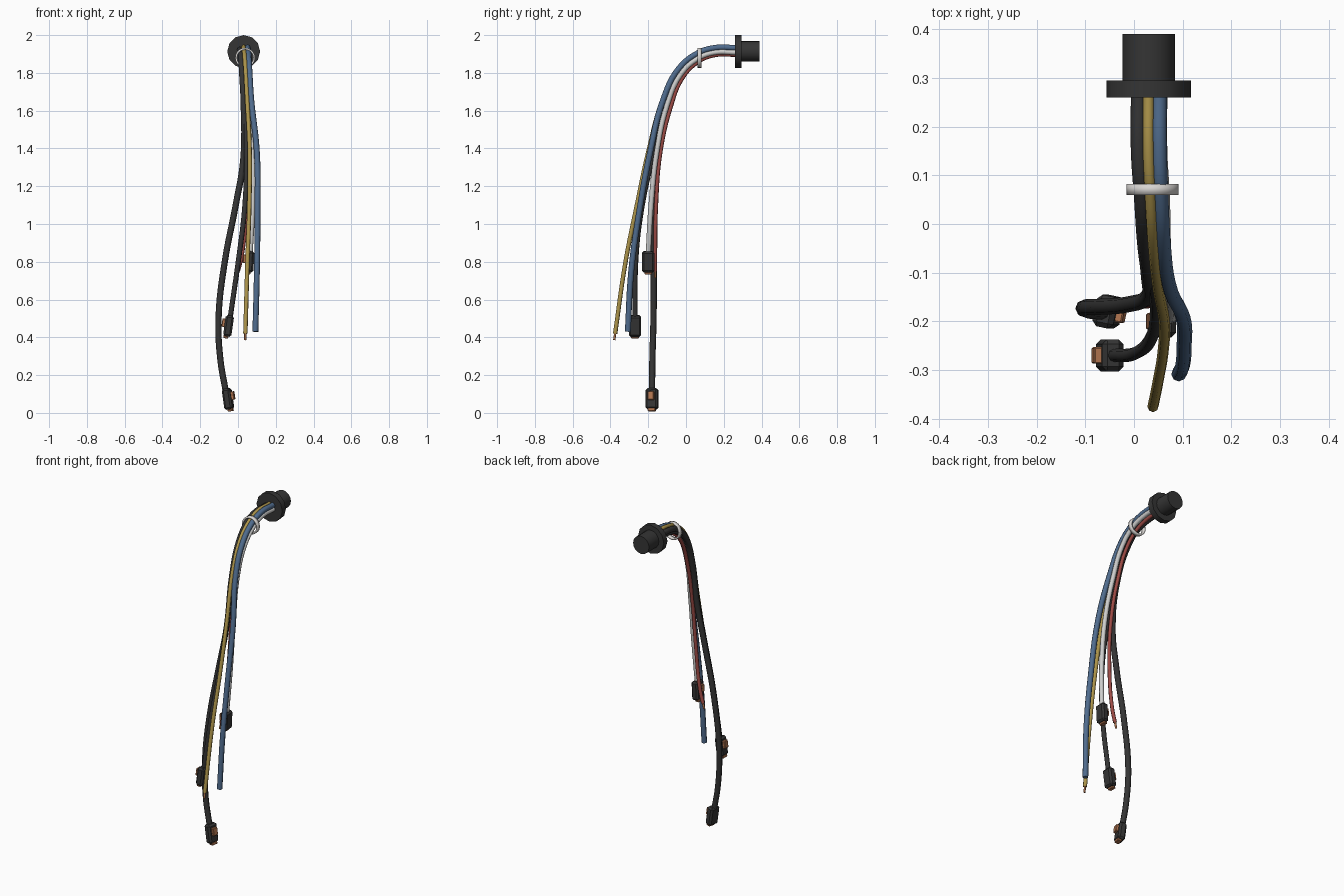
import bpy
from math import radians, pi
from mathutils import Matrix, Vector

cube = bpy.data.objects.get("Cube")
if cube:
    bpy.data.objects.remove(cube, do_unlink=True)


def material(name, r, g, b):
    m = bpy.data.materials.new(name)
    m.use_nodes = True
    m.diffuse_color = (r, g, b, 1)
    bsdf = next(n for n in m.node_tree.nodes if n.type == "BSDF_PRINCIPLED")
    bsdf.inputs["Base Color"].default_value = (r, g, b, 1)
    return m


BLACK = material("black rubber", .035, .035, .035)
COPPER = material("copper", .45, .18, .08)
BLUE = material("blue insulation", .08, .15, .27)
YELLOW = material("yellow insulation", .42, .30, .07)
RED = material("red insulation", .34, .07, .06)
WHITE = material("white insulation", .62, .62, .61)
GREY = material("pale grey plastic", .68, .66, .64)


def finish(name, mat):
    ob = bpy.context.object
    ob.name = ob.data.name = name
    ob.data.materials.append(mat)
    return ob


def cylinder(name, mat, x, z, radius, y0, y1, sides, fill="NGON"):
    bpy.ops.mesh.primitive_cylinder_add(
        vertices=sides, radius=radius, depth=y1 - y0, end_fill_type=fill,
        location=(x, (y0 + y1) / 2, z), rotation=(pi / 2, 0, 0))
    bpy.ops.object.shade_smooth_by_angle(angle=radians(35))
    return finish(name, mat)


def cable(name, mat, radius, points):
    """Round cable through the points, capped at both ends."""
    cu = bpy.data.curves.new(name, "CURVE")
    cu.dimensions = "3D"
    cu.bevel_depth = radius
    cu.bevel_resolution = 2
    cu.resolution_u = 6
    cu.use_fill_caps = True
    sp = cu.splines.new("BEZIER")
    sp.bezier_points.add(len(points) - 1)
    for bp, p in zip(sp.bezier_points, points):
        bp.co = p
        bp.handle_left_type = bp.handle_right_type = "AUTO"
    ob = bpy.data.objects.new(name, cu)
    bpy.context.collection.objects.link(ob)
    bpy.ops.object.select_all(action="DESELECT")
    ob.select_set(True)
    bpy.context.view_layer.objects.active = ob
    bpy.ops.object.convert(target="MESH")
    bpy.ops.object.shade_smooth_by_angle(angle=radians(50))
    finish(name, mat)


def bare_end(name, points):
    """Exposed copper core carried on past the last two points."""
    a, b = Vector(points[-2]), Vector(points[-1])
    d = (b - a).normalized()
    cable(name, COPPER, .006, [b - d * .01, b + d * .035])


def box(name, mat, frame, loc, size, bevel):
    bpy.ops.mesh.primitive_cube_add(size=1)
    ob = finish(name, mat)
    ob.data.transform(frame @ Matrix.Translation(loc) @ Matrix.Diagonal((*size, 1)))
    mod = ob.modifiers.new("bevel", "BEVEL")
    mod.width = bevel
    mod.segments = 1


def connector(name, loc, yaw, tilt):
    """Lever connector; its local +x side carries the lever."""
    f = (Matrix.Translation(loc) @ Matrix.Rotation(radians(tilt), 4, "Y")
         @ Matrix.Rotation(radians(yaw), 4, "Z"))
    box(name + "_housing", BLACK, f, (0, 0, 0), (.044, .066, .112), .01)
    box(name + "_lever", COPPER, f, (.027, 0, .014), (.02, .034, .045), .003)
    box(name + "_contact", COPPER, f, (.006, 0, -.058), (.026, .04, .018), .003)


# Wall plug and flange
cylinder("plug_body", BLACK, .03, 1.915, .054, .28, .39, 16)
cylinder("plug_flange", BLACK, .03, 1.913, .087, .26, .295, 12)

# Band gathering the cables
band = cylinder("cable_band", GREY, .038, 1.88, .053, .06, .082, 20, "NOTHING")
solid = band.modifiers.new("wall", "SOLIDIFY")
solid.thickness = .01
solid.offset = -1

# Cables, from the plug down to their free ends
blue = [(.052, .27, 1.932), (.052, .15, 1.932), (.055, .06, 1.903), (.06, -.04, 1.82),
        (.07, -.12, 1.66), (.1, -.19, 1.38), (.103, -.25, 1.05), (.1, -.29, .75),
        (.092, -.308, .43)]
yellow = [(.03, .27, 1.936), (.03, .15, 1.936), (.034, .06, 1.907), (.04, -.04, 1.825),
          (.048, -.12, 1.67), (.062, -.2, 1.38), (.06, -.26, 1.1), (.05, -.32, .8),
          (.039, -.375, .42)]
white = [(.055, .27, 1.908), (.055, .15, 1.908), (.06, .06, 1.875), (.062, -.03, 1.79),
         (.065, -.1, 1.63), (.078, -.155, 1.38), (.078, -.185, 1.1), (.064, -.2, .84)]
red = [(.036, .27, 1.895), (.036, .15, 1.893), (.04, .06, 1.855), (.043, -.02, 1.77),
       (.047, -.08, 1.62), (.052, -.135, 1.38), (.045, -.158, 1.1), (.02, -.163, .83),
       (.0, -.163, .75)]
long_black = [(.01, .27, 1.92), (.01, .15, 1.92), (.016, .06, 1.89), (.022, -.03, 1.8),
              (.03, -.1, 1.64), (.028, -.15, 1.34), (-.012, -.165, 1.1), (-.07, -.17, .8),
              (-.103, -.172, .5), (-.093, -.178, .28), (-.064, -.18, .11)]
short_black = [(.014, .27, 1.9), (.014, .15, 1.9), (.022, .06, 1.87), (.03, -.035, 1.79),
               (.038, -.1, 1.64), (.046, -.175, 1.36), (.035, -.235, 1.08),
               (.004, -.265, .82), (-.042, -.27, .5)]

for name, mat, radius, path in (
        ("blue_cable", BLUE, .0155, blue), ("yellow_cable", YELLOW, .0115, yellow),
        ("white_cable", WHITE, .0135, white), ("red_cable", RED, .0105, red),
        ("long_black_cable", BLACK, .0165, long_black),
        ("short_black_cable", BLACK, .0135, short_black)):
    cable(name, mat, radius, path)
bare_end("yellow_core", yellow)
bare_end("red_core", red)

# Connectors
connector("long_cable_connector", (-.053, -.18, .074), -12, -8)
connector("short_cable_connector", (-.05, -.27, .46), 180, 8)
connector("white_cable_connector", (.062, -.2, .8), 180, 3)
